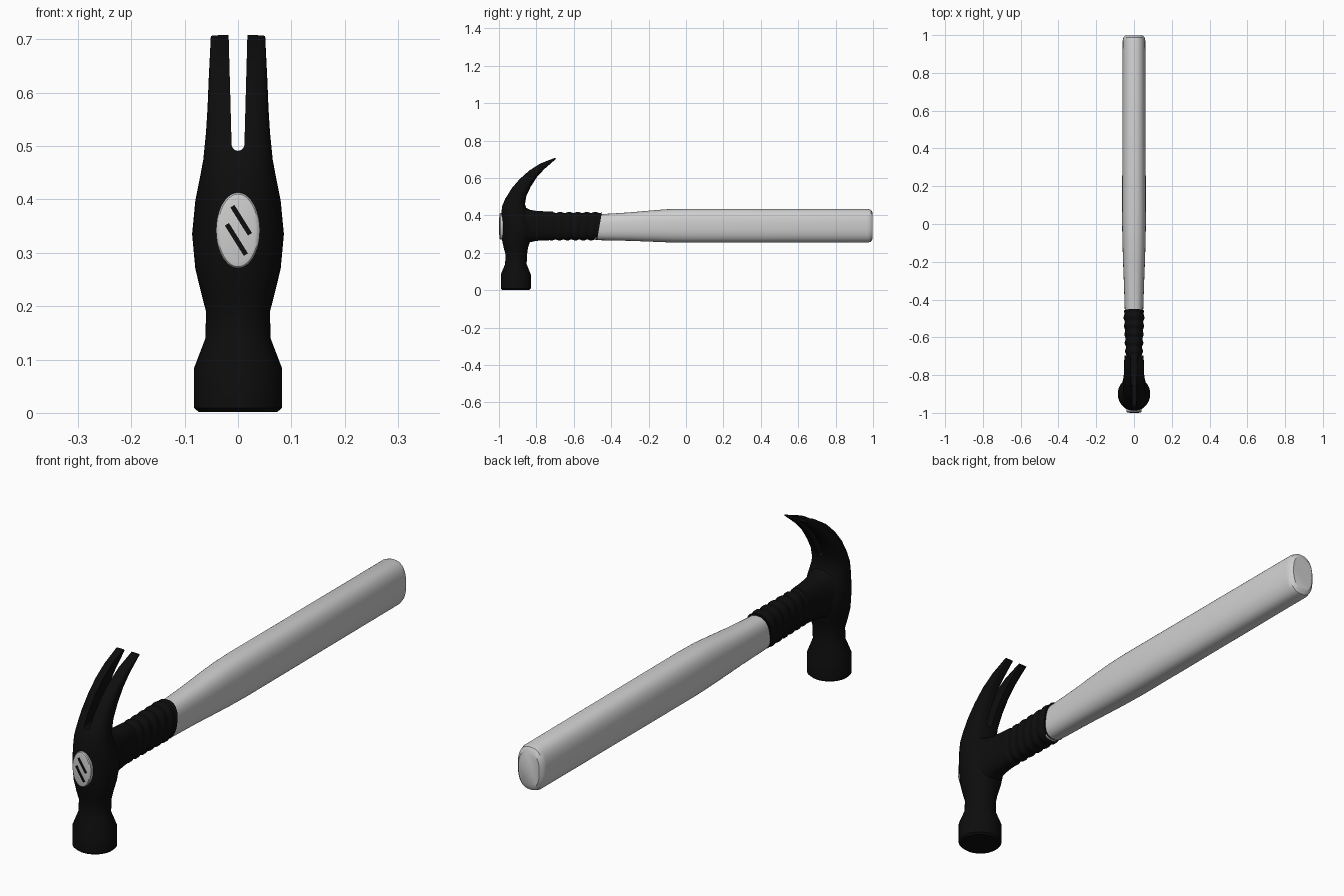
import bpy, bmesh, math
from mathutils import Vector, Matrix

if "Cube" in bpy.data.objects:
    bpy.data.objects.remove(bpy.data.objects["Cube"])


def material(name, value):
    m = bpy.data.materials.new(name)
    m.use_nodes = True
    colour = (value, value, value, 1)
    m.diffuse_color = colour
    m.node_tree.nodes["Principled BSDF"].inputs["Base Color"].default_value = colour
    return m


BLACK = material("black", 0.004)
WHITE = material("pale grey", 0.62)


def finish(bm, name, mat):
    bmesh.ops.recalc_face_normals(bm, faces=bm.faces)
    mesh = bpy.data.meshes.new(name)
    bm.to_mesh(mesh)
    bm.free()
    mesh.materials.append(mat)
    ob = bpy.data.objects.new(name, mesh)
    bpy.context.collection.objects.link(ob)
    return ob


def smooth(ob):
    bpy.ops.object.select_all(action="DESELECT")
    ob.select_set(True)
    bpy.context.view_layer.objects.active = ob
    bpy.ops.object.shade_smooth_by_angle(angle=math.radians(35))


def power(v, e):
    return math.copysign(abs(v) ** (2 / e), v)


def loft(name, rings, mat, sides=40):
    """Skin rounded sections; each spans two (y, z) points and a half width in x."""
    bm = bmesh.new()
    loops = []
    for y1, z1, y2, z2, half, e in rings:
        a, b = Vector((0, y1, z1)), Vector((0, y2, z2))
        mid, arm = (a + b) / 2, (a - b) / 2
        loop = []
        for i in range(sides):
            t = math.tau * i / sides
            x = Vector((half * power(math.cos(t), e), 0, 0))
            loop.append(bm.verts.new(mid + x + arm * power(math.sin(t), e)))
        loops.append(loop)
    for p, q in zip(loops, loops[1:]):
        for i in range(sides):
            j = (i + 1) % sides
            bm.faces.new((p[i], p[j], q[j], q[i]))
    bm.faces.new(loops[0])
    bm.faces.new(loops[-1])
    return finish(bm, name, mat)


# Head: striking face, neck, eye and curved claw (front point, rear point)
head = loft("head", [
    (-.982, .002, -.838, .002, .074, 2),
    (-.99, .009, -.83, .009, .082, 2),
    (-.99, .085, -.83, .085, .082, 2),
    (-.967, .14, -.852, .14, .061, 2),
    (-.965, .19, -.85, .19, .06, 2),
    (-.974, .225, -.845, .225, .069, 2),
    (-.984, .27, -.83, .27, .08, 2),
    (-.989, .335, -.81, .335, .086, 2),
    (-.989, .40, -.83, .395, .08, 2),
    (-.983, .45, -.853, .435, .071, 2.2),
    (-.966, .49, -.861, .46, .065, 2.4),
    (-.932, .545, -.853, .505, .06, 2.8),
    (-.89, .594, -.83, .553, .057, 3.2),
    (-.838, .64, -.795, .608, .055, 3.6),
    (-.78, .677, -.755, .65, .053, 4),
    (-.70, .708, -.695, .702, .051, 4)], BLACK)

# Nail slot, tapered with a round bottom, cut through the claw
bm = bmesh.new()
outline = [(-.019, .76)]
for i in range(9):
    t = math.pi * (1 + i / 8)
    outline.append((.012 * math.cos(t), .503 + .012 * math.sin(t)))
outline.append((.019, .76))
face = bm.faces.new([bm.verts.new((x, -1.1, z)) for x, z in outline])
ext = bmesh.ops.extrude_face_region(bm, geom=[face])
bmesh.ops.translate(bm, vec=(0, .6, 0),
                    verts=[v for v in ext["geom"] if isinstance(v, bmesh.types.BMVert)])
cutter = finish(bm, "slot_cutter", BLACK)
cutter.hide_render = True
cut = head.modifiers.new("slot", "BOOLEAN")
cut.operation, cut.solver, cut.object = "DIFFERENCE", "EXACT", cutter
bpy.context.view_layer.objects.active = head
bpy.ops.object.modifier_apply(modifier=cut.name)
bpy.data.objects.remove(cutter)
smooth(head)

# Socket flaring out of the head
smooth(loft("socket", [
    (-.89, .455, -.89, .225, .078, 2.2),
    (-.86, .443, -.86, .242, .07, 2.2),
    (-.835, .43, -.835, .256, .061, 2.3),
    (-.80, .424, -.80, .264, .053, 2.4),
    (-.76, .422, -.76, .266, .047, 2.4),
    (-.71, .42, -.71, .268, .043, 2.4)], BLACK))

# Ridged wrap around the front of the handle
wrap = []
count = 36
for i in range(count + 1):
    s = i / count
    y = -.73 + .265 * s
    bump = .003 * math.sin(s * math.tau * 6)
    wrap.append((y + .015 * s, .416 + bump, y - .01 * s, .268 - bump,
                 .042 + .012 * s + bump, 2.4))
smooth(loft("handle_wrap", wrap, BLACK))

# Handle grip
profile = [(-.52, .402, .273, .045), (-.45, .407, .267, .049), (-.3, .416, .264, .054),
           (-.2, .425, .26, .058), (-.1, .433, .256, .061), (0, .435, .254, .063),
           (.97, .435, .254, .06), (.988, .43, .259, .056), (.998, .415, .274, .046)]
smooth(loft("handle", [(y, top, y, low, w, 2.5) for y, top, low, w in profile], WHITE))

# Handle end showing through the front of the head
tip = [(-.9, .071, .041), (-.992, .071, .041), (-.996, .068, .038), (-.998, .06, .032)]
smooth(loft("handle_tip", [(y, .342 + h, y, .342 - h, w, 2) for y, h, w in tip], WHITE))

# Two slanted wedges set in the handle end
for name, x, z, length in (("upper_wedge", .006, .361, .062), ("lower_wedge", -.003, .325, .067)):
    bm = bmesh.new()
    bmesh.ops.create_cube(bm, size=1)
    bmesh.ops.scale(bm, vec=(.009, .006, length), verts=bm.verts)
    spin = Matrix.Rotation(-.56, 4, "Y")
    bmesh.ops.transform(bm, matrix=Matrix.Translation((x, -.997, z)) @ spin, verts=bm.verts)
    finish(bm, name, BLACK)
